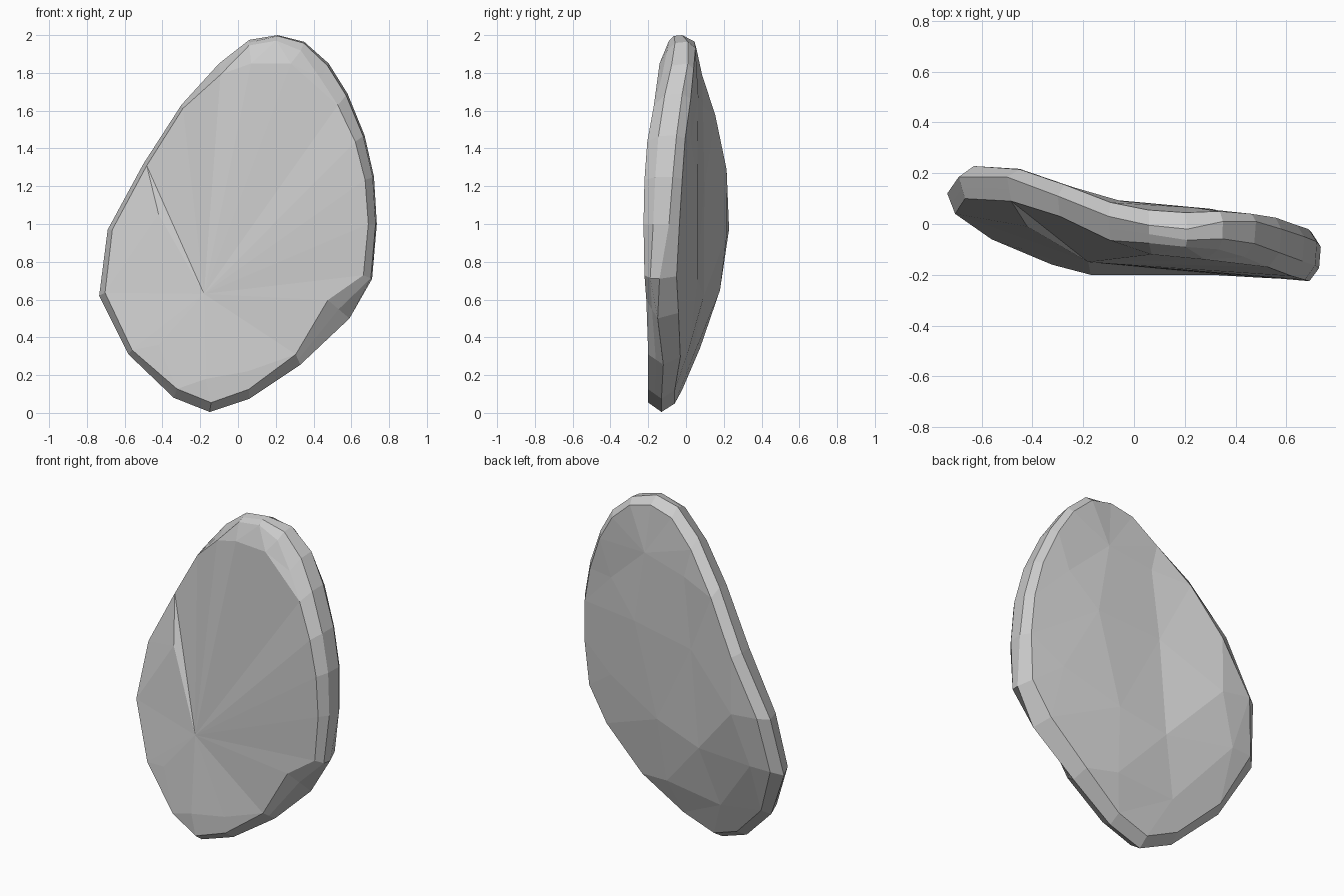
import bpy, bmesh
from mathutils import Vector
from mathutils.geometry import delaunay_2d_cdt

if "Cube" in bpy.data.objects:
    bpy.data.objects.remove(bpy.data.objects["Cube"])

# Rim stations, clockwise from the top: x, z, front y, widest y, back y, front inset
RIM = [
    (0.21, 2.00, -.09, -.02, .045, .03), (0.35, 1.965, -.10, .01, .05, .05),
    (0.48, 1.85, -.13, .01, .04, .09), (0.58, 1.69, -.17, -.02, .025, .08),
    (0.67, 1.47, -.205, -.05, -.005, .06), (0.72, 1.25, -.22, -.07, -.02, .05),
    (0.735, 1.00, -.225, -.09, -.035, .045), (0.71, 0.71, -.22, -.14, -.05, .05),
    (0.59, 0.50, -.21, -.15, -.04, .15), (0.33, 0.255, -.20, -.12, -.03, .06),
    (0.06, 0.075, -.20, -.13, -.06, .05), (-.15, 0.005, -.20, -.13, -.06, .05),
    (-.34, 0.08, -.16, -.09, -.02, .05), (-.58, 0.31, -.06, 0.02, .075, .03),
    (-.735, 0.62, .04, .12, .175, .035), (-.69, 0.97, .10, .185, .228, .025),
    (-.50, 1.32, .09, .185, .215, .02), (-.30, 1.63, .03, .11, .155, .02),
    (-.10, 1.85, -.065, .03, .085, .06), (0.06, 1.975, -.075, -.005, .055, .03),
]
# Facet corners inside the two broad faces: x, z, y; the first one is the hub of the long facets
FRONT = [(-.18, .63, -.15), (-.17, .18, -.20), (.07, 1.85, -.12), (.28, 1.85, -.14),
         (-.42, 1.05, -.01), (-.42, .36, -.105), (.05, .22, -.20)]
BACK = [(-.15, .62, .095), (-.45, .95, .217), (-.55, .65, .18), (-.10, 1.2, .097),
        (-.05, 1.62, .09), (.30, 1.25, .06), (.15, .70, .06), (.23, 1.68, .065),
        (-.25, .28, .03), (.12, .32, .01), (.50, .85, .00), (.48, 1.45, .025)]
# Rim stations joined to the front hub by a long facet edge
SPOKES = [4, 5, 6, 7, 8, 9, 13, 14, 16, 17, 18]


def inset(x, z, d):
    """Pull a rim point towards the middle of the stone."""
    p = Vector((x, z))
    return p + (Vector((0, 1)) - p).normalized() * d


bm = bmesh.new()
rings = [[], [], [], []]
for x, z, yf, yo, yb, d in RIM:
    # The rim is blunter on the upper right, where the second ring stays near the outline
    blunt = x > 0.1 and z > 0.6
    front = inset(x, z, d)
    back = inset(x, z, .035 if blunt else .06 if x < 0 and z > .5 else .045)
    mid = inset(x, z, d * (0.15 if blunt else 0.5))
    ym = yf + (yo - yf) * (0.38 if blunt else 0.5)
    cos = ((front.x, yf, front.y), (mid.x, ym, mid.y), (x, yo, z), (back.x, yb, back.y))
    for ring, co in zip(rings, cos):
        ring.append(bm.verts.new(co))

# Bevelled rim
n = len(RIM)
for a, b in zip(rings, rings[1:]):
    for i in range(n):
        j = (i + 1) % n
        bm.faces.new((a[i], a[j], b[j], b[i]))

# Broad front and back faces, split into irregular facets
for ring, inner, spokes in ((rings[0], FRONT, SPOKES), (rings[-1], BACK, [])):
    verts = ring + [bm.verts.new((x, y, z)) for x, z, y in inner]
    flat = [Vector((v.co.x, v.co.z)) for v in verts]
    edges = [(i, (i + 1) % n) for i in range(n)] + [(n, s) for s in spokes]
    if spokes:
        edges += [(n, n + 2), (n, n + 3)]
    out = delaunay_2d_cdt(flat, edges, [list(range(n))], 1, 1e-6)
    for face in out[2]:
        bm.faces.new([verts[out[3][i][0]] for i in face])

bmesh.ops.recalc_face_normals(bm, faces=bm.faces)
mesh = bpy.data.meshes.new("flat_stone")
bm.to_mesh(mesh)
bm.free()
stone = bpy.data.objects.new("flat_stone", mesh)
bpy.context.collection.objects.link(stone)

# Pale grey stone
grey = bpy.data.materials.new("pale_grey")
grey.diffuse_color = (0.6, 0.6, 0.6, 1)
grey.use_nodes = True
grey.node_tree.nodes["Principled BSDF"].inputs["Base Color"].default_value = grey.diffuse_color
mesh.materials.append(grey)
